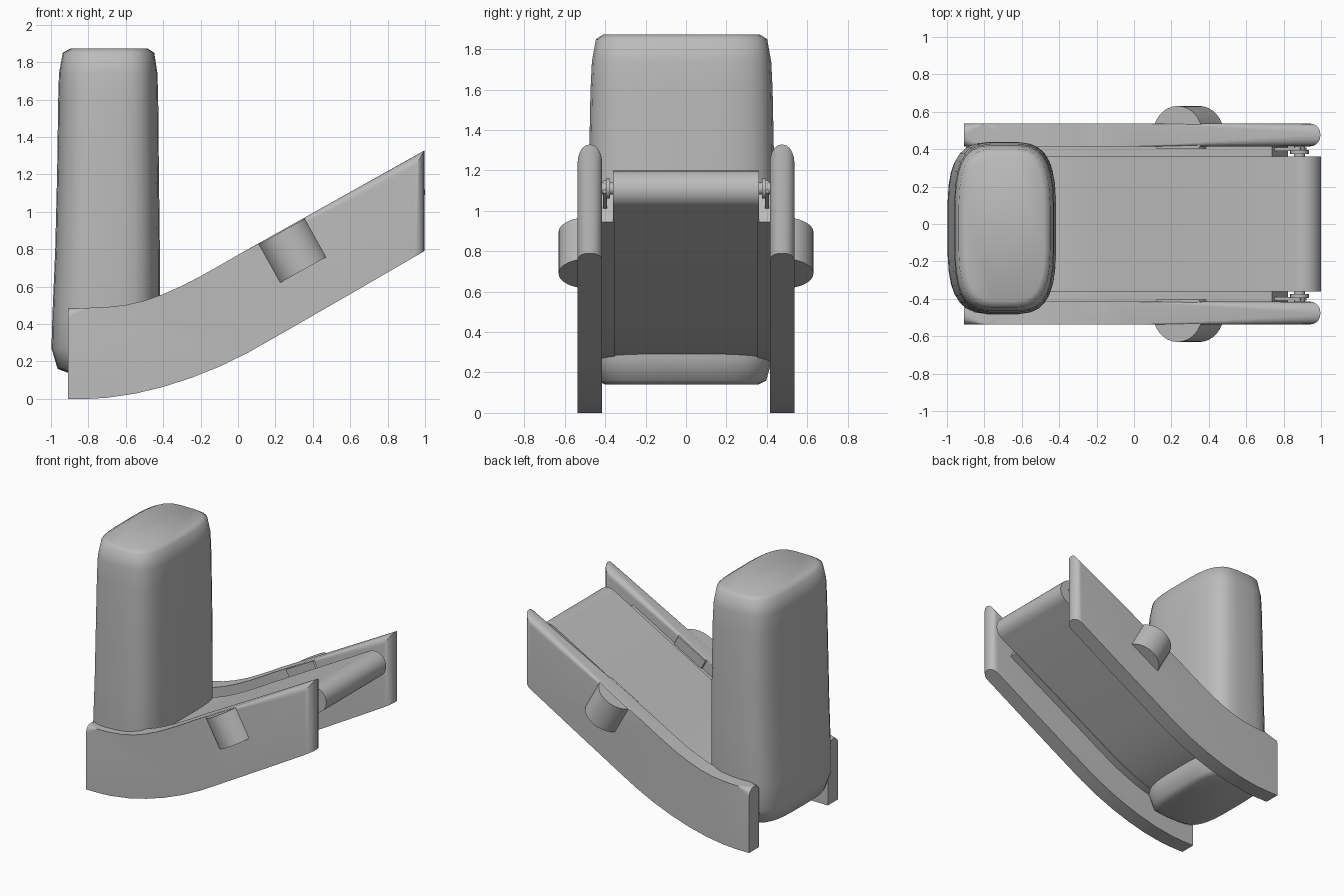
import bpy, bmesh, math
from mathutils import Matrix, Vector

if "Cube" in bpy.data.objects:
    bpy.data.objects.remove(bpy.data.objects["Cube"])

grey = bpy.data.materials.new("plain grey")
grey.diffuse_color = (0.5, 0.5, 0.5, 1)
grey.use_nodes = True
grey.node_tree.nodes["Principled BSDF"].inputs["Base Color"].default_value = grey.diffuse_color
SLOPE = math.atan(0.56)


def finish(name, bm, angle=35):
    bmesh.ops.recalc_face_normals(bm, faces=bm.faces)
    me = bpy.data.meshes.new(name)
    bm.to_mesh(me)
    bm.free()
    ob = bpy.data.objects.new(name, me)
    bpy.context.collection.objects.link(ob)
    me.materials.append(grey)
    bpy.ops.object.select_all(action='DESELECT')
    ob.select_set(True)
    bpy.context.view_layer.objects.active = ob
    bpy.ops.object.shade_smooth_by_angle(angle=math.radians(angle))
    return ob


def prism(pts, y0, y1):
    """Extrude an x-z outline along y."""
    bm = bmesh.new()
    a = [bm.verts.new((x, y0, z)) for x, z in pts]
    b = [bm.verts.new((x, y1, z)) for x, z in pts]
    bm.faces.new(a)
    bm.faces.new(b[::-1])
    for i in range(len(pts)):
        j = (i + 1) % len(pts)
        bm.faces.new((a[i], a[j], b[j], b[i]))
    return bm


def path(x0, x1):
    """Top line of the rails: flat, then curving into a straight ramp."""
    key = [(-0.95, .485), (-0.8, .487), (-0.7, .491), (-0.6, .502), (-0.5, .525), (-0.4, .56),
           (-0.3, .604), (-0.2, .656), (-0.1, .712), (0, .77), (1.1, 1.386)]

    def z_at(x):
        for (xa, za), (xb, zb) in zip(key, key[1:]):
            if x <= xb:
                return za + (zb - za) * (x - xa) / (xb - xa)
    xs = [x0] + [k[0] for k in key if x0 < k[0] < x1] + [x1]
    return [Vector((x, z_at(x))) for x in xs]


def offset(p, d):
    """Move the line d below itself, square to its direction."""
    out = []
    for i, v in enumerate(p):
        t = (p[min(i + 1, len(p) - 1)] - p[max(i - 1, 0)]).normalized()
        out.append(v + Vector((t.y, -t.x)) * d)
    return out


# side rails with rounded top edges and rounded upper ends
top = path(-0.91, 0.996)
bottom = [(0.996, .79), (0.6, .56), (0.2, .33), (0.05, .245), (-0.1, .172), (-0.25, .112),
          (-0.4, .064), (-0.55, .028), (-0.7, .006), (-0.8, 0), (-0.91, 0)]
for side, label in ((-1, "front"), (1, "back")):
    bm = prism([tuple(v) for v in top] + bottom, side * 0.415, side * 0.537)
    topz = {round(v.x, 4): v.y for v in top}

    def is_top(v):
        k = round(v.co.x, 4)
        return k in topz and abs(v.co.z - topz[k]) < 1e-3
    edges = []
    for e in bm.edges:
        a, b = e.verts
        if abs(a.co.y - b.co.y) > 1e-4:
            continue
        if (is_top(a) and is_top(b)) or (a.co.x > 0.99 and b.co.x > 0.99):
            edges.append(e)
    bmesh.ops.bevel(bm, geom=edges, offset=0.055, segments=5, profile=0.5, affect='EDGES')
    finish(label + "_side_rail", bm)

    # drum motor standing square to the ramp, sunk in the rail
    bm = bmesh.new()
    bmesh.ops.create_cone(bm, cap_ends=True, segments=32, radius1=0.151, radius2=0.151, depth=0.235)
    bmesh.ops.transform(bm, verts=bm.verts, matrix=Matrix.Translation((0.291, side * 0.48, 0.792))
                        @ Matrix.Rotation(-SLOPE, 4, 'Y'))
    bmesh.ops.bisect_plane(bm, geom=bm.verts[:] + bm.edges[:] + bm.faces[:],
                           plane_co=(0, side * 0.405, 0), plane_no=(0, -side, 0), clear_outer=True)
    bmesh.ops.holes_fill(bm, edges=[e for e in bm.edges if e.is_boundary])
    finish(label + "_drum_motor", bm)

    # frame strip between belt and rail
    p = path(-0.9, 0.7)
    strip = offset(p, 0.08) + offset(p, 0.25)[::-1]
    finish(label + "_frame_strip", prism([tuple(v) for v in strip], side * 0.355, side * 0.42))

    # roller axle and its take-up bracket
    bm = bmesh.new()
    bmesh.ops.create_cone(bm, cap_ends=True, segments=20, radius1=0.05, radius2=0.05, depth=0.02)
    bmesh.ops.create_cone(bm, cap_ends=True, segments=16, radius1=0.03, radius2=0.03, depth=0.07)
    bmesh.ops.transform(bm, verts=bm.verts, matrix=Matrix.Translation((0.885, side * 0.385, 1.11))
                        @ Matrix.Rotation(math.pi / 2, 4, 'X'))
    finish(label + "_axle", bm)
    bm = bmesh.new()
    bmesh.ops.create_cube(bm, size=1)
    bmesh.ops.transform(bm, verts=bm.verts, matrix=Matrix.Translation((0.835, side * 0.4, 1.08))
                        @ Matrix.Rotation(-SLOPE, 4, 'Y') @ Matrix.Diagonal((0.16, 0.02, 0.07, 1)))
    finish(label + "_axle_bracket", bm)

# belt: closed loop with round ends
p = path(-0.81, 0.832)
mid = offset(p, 0.15)
loop = list(offset(p, 0.055))
for k in range(1, 12):
    a = math.pi / 2 + SLOPE - math.pi * k / 12
    loop.append(mid[-1] + 0.095 * Vector((math.cos(a), math.sin(a))))
loop += offset(p, 0.245)[::-1]
for k in range(1, 12):
    a = -math.pi / 2 - math.pi * k / 12
    loop.append(mid[0] + 0.095 * Vector((math.cos(a), math.sin(a))))
finish("belt", prism([tuple(v) for v in loop], -0.362, 0.362))

# upright soft pack: rounded rings (z, x min, x max, half width)
rings = [(0.14, -0.91, -0.50, 0.38), (0.16, -0.965, -0.455, 0.42), (0.27, -0.998, -0.425, 0.452),
         (0.45, -0.993, -0.415, 0.462), (0.8, -0.978, -0.417, 0.462), (1.2, -0.968, -0.422, 0.46),
         (1.6, -0.962, -0.426, 0.452), (1.74, -0.958, -0.43, 0.445), (1.85, -0.938, -0.447, 0.425),
         (1.872, -0.90, -0.48, 0.39)]
bm = bmesh.new()
N = 32
prev = None
for z, xa, xb, h in rings:
    ring = []
    for i in range(N):
        a = 2 * math.pi * (i + 0.5) / N
        c, s = math.cos(a), math.sin(a)
        x = math.copysign(abs(c) ** 0.55, c) * (xb - xa) / 2
        y = math.copysign(abs(s) ** 0.55, s) * h
        ring.append(bm.verts.new(((xa + xb) / 2 + x, y - 0.022, z)))
    if prev:
        for i in range(N):
            j = (i + 1) % N
            bm.faces.new((prev[i], prev[j], ring[j], ring[i]))
    else:
        bm.faces.new(ring[::-1])
    prev = ring
bm.faces.new(prev)
finish("upright_pack", bm, 60)
